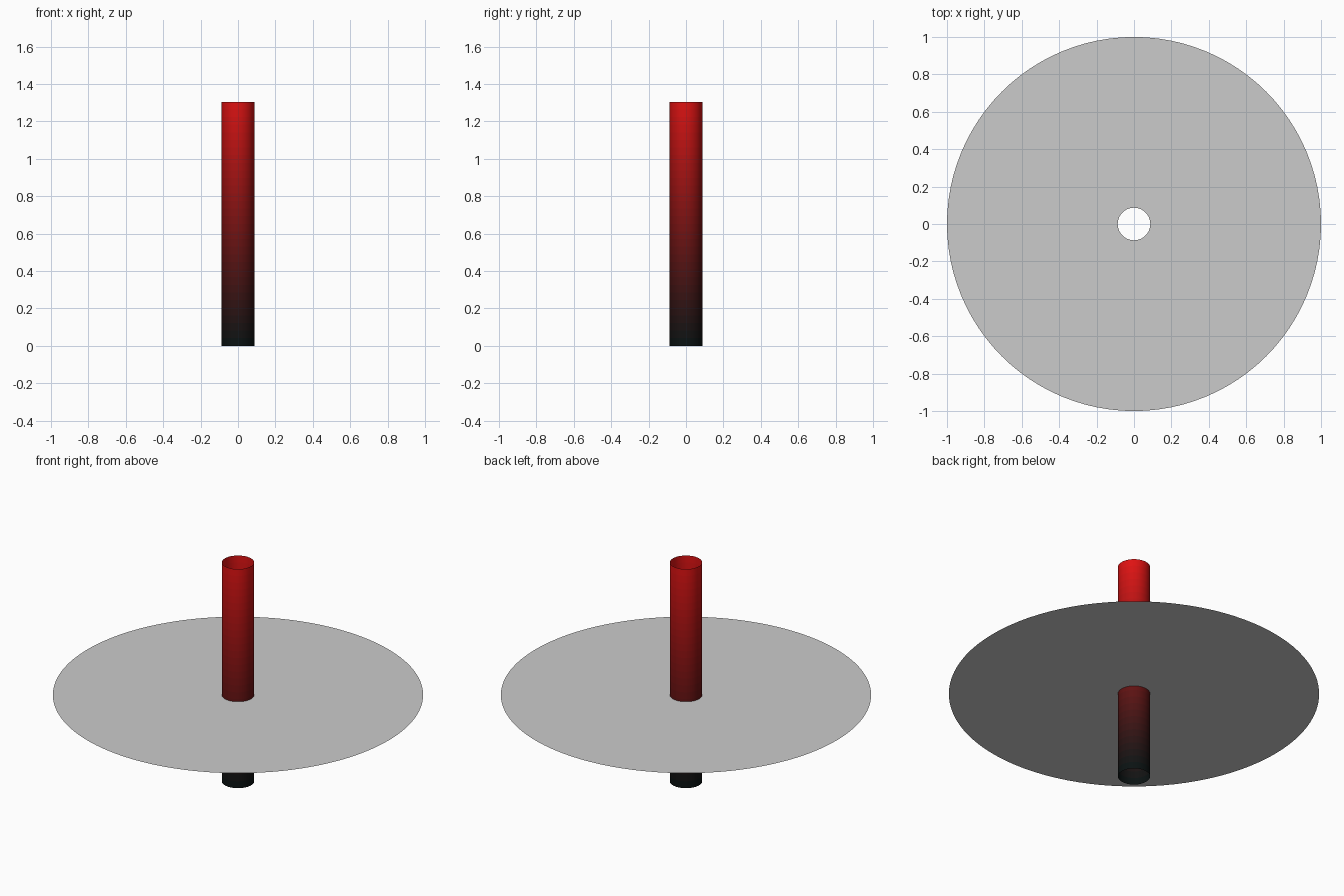
import bpy, bmesh, math

if "Cube" in bpy.data.objects:
    bpy.data.objects.remove(bpy.data.objects["Cube"])

SEGS = 96
TUBE_R, TUBE_H = 0.087, 1.305
DISC_R, DISC_Z = 1.0, 0.515
BANDS = 32


def lathe(name, profile):
    """Spin a list of (radius, z) points into an open surface, one strip per step."""
    bm = bmesh.new()
    rings = [[bm.verts.new((r * math.cos(2 * math.pi * i / SEGS),
                            r * math.sin(2 * math.pi * i / SEGS), z))
              for i in range(SEGS)] for r, z in profile]
    for k, (a, b) in enumerate(zip(rings, rings[1:])):
        for i in range(SEGS):
            j = (i + 1) % SEGS
            f = bm.faces.new((a[i], a[j], b[j], b[i]))
            f.smooth = True
            f.material_index = k
    mesh = bpy.data.meshes.new(name)
    bm.to_mesh(mesh)
    bm.free()
    obj = bpy.data.objects.new(name, mesh)
    bpy.context.collection.objects.link(obj)
    return obj


# Open tube, fading from black at the foot to red at the top
tube = lathe("tube", [(TUBE_R, TUBE_H * k / BANDS) for k in range(BANDS + 1)])
for k in range(BANDS):
    t = (k + 0.5) / BANDS
    mat = bpy.data.materials.new(f"tube_fade_{k:02d}")
    red = (0.06 + 0.82 * t) ** 2.2
    mat.diffuse_color = (red, 0.006, 0.006, 1.0)
    mat.use_nodes = True
    mat.node_tree.nodes["Principled BSDF"].inputs["Base Color"].default_value = mat.diffuse_color
    tube.data.materials.append(mat)

# Thin flat disc around the tube, with a hole where the tube passes through
lathe("disc", [(DISC_R, DISC_Z), (TUBE_R, DISC_Z)])
